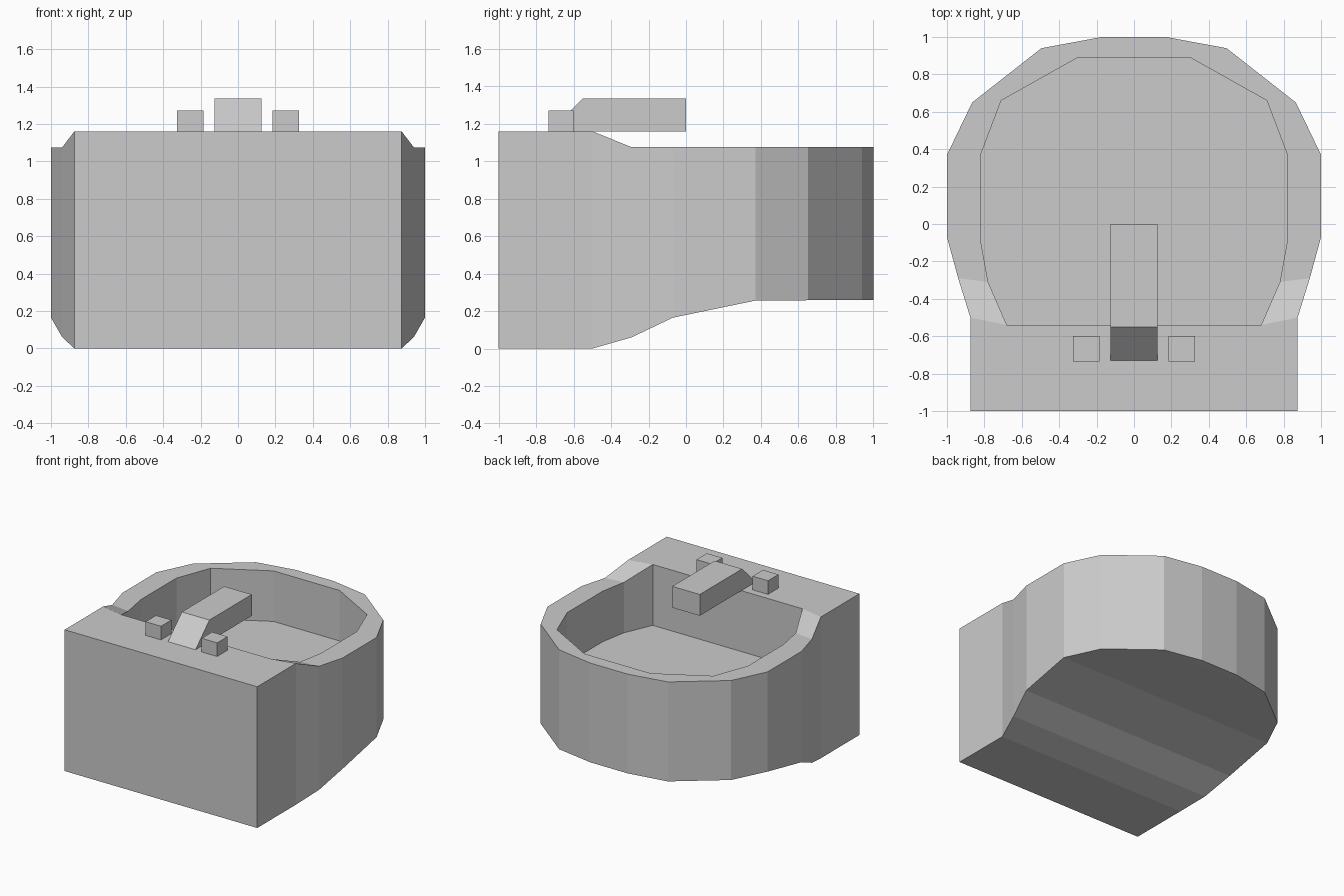
import bpy, bmesh

if "Cube" in bpy.data.objects:
    bpy.data.objects.remove(bpy.data.objects["Cube"])

DECK, RIM, FLOOR = 1.16, 1.075, 0.66


def finish(name, bm):
    bmesh.ops.recalc_face_normals(bm, faces=bm.faces)
    mesh = bpy.data.meshes.new(name)
    bm.to_mesh(mesh)
    bm.free()
    obj = bpy.data.objects.new(name, mesh)
    bpy.context.collection.objects.link(obj)
    return obj


def prism(name, x0, x1, profile):
    """Extrude a (y, z) side profile from x0 to x1."""
    bm = bmesh.new()
    face = bm.faces.new([bm.verts.new((x0, y, z)) for y, z in profile])
    ext = bmesh.ops.extrude_face_region(bm, geom=[face])
    moved = [v for v in ext["geom"] if isinstance(v, bmesh.types.BMVert)]
    bmesh.ops.translate(bm, verts=moved, vec=(x1 - x0, 0, 0))
    return finish(name, bm)


# Right half of the outer outline: x, y, bottom z, top z
outer = [(0.875, -1, 0, DECK), (0.875, -0.5, 0, DECK), (0.94, -0.29, 0.06, RIM),
         (1, -0.07, 0.165, RIM), (1, 0.37, 0.256, RIM), (0.865, 0.65, 0.258, RIM),
         (0.495, 0.94, 0.258, RIM), (0.17, 1, 0.26, RIM)]
# Right half of the bowl outline: x, y, top z
inner = [(0.68, -0.54, DECK), (0.78, -0.31, RIM), (0.82, -0.09, RIM),
         (0.82, 0.37, RIM), (0.71, 0.66, RIM), (0.30, 0.89, RIM)]

# Basin body
bm = bmesh.new()
sides = []
for s in (1, -1):
    bot = [bm.verts.new((s * x, y, b)) for x, y, b, t in outer]
    top = [bm.verts.new((s * x, y, t)) for x, y, b, t in outer]
    lip = [bm.verts.new((s * x, y, t)) for x, y, t in inner]
    flo = [bm.verts.new((s * x, y, FLOOR)) for x, y, t in inner]
    sides.append((bot, top, lip, flo))
    # outer walls, bowl walls and rim of this half
    for i in range(7):
        bm.faces.new((bot[i], bot[i + 1], top[i + 1], top[i]))
    for i in range(5):
        bm.faces.new((lip[i], lip[i + 1], flo[i + 1], flo[i]))
        bm.faces.new((lip[i], top[i + 1], top[i + 2], lip[i + 1]))
    bm.faces.new((lip[5], top[6], top[7]))

# Faces bridging the two halves
(rb, rt, rl, rf), (lb, lt, ll, lf) = sides
for i in range(7):
    bm.faces.new((rb[i], rb[i + 1], lb[i + 1], lb[i]))
for i in range(5):
    bm.faces.new((rf[i], rf[i + 1], lf[i + 1], lf[i]))
bm.faces.new((rb[0], rt[0], lt[0], lb[0]))
bm.faces.new((rb[7], rt[7], lt[7], lb[7]))
bm.faces.new((rl[0], rf[0], lf[0], ll[0]))
bm.faces.new((rl[5], rf[5], lf[5], ll[5]))
bm.faces.new((rl[5], rt[7], lt[7], ll[5]))
bm.faces.new((rt[0], rt[1], rl[0], ll[0], lt[1], lt[0]))
finish("basin", bm)

# Spout with sloped front end
prism("spout", -0.125, 0.125,
      [(-0.73, DECK), (-0.55, 1.335), (0, 1.335), (0, DECK)])

# Tap handles
for s, side in ((1, "right"), (-1, "left")):
    prism(side + "_tap", s * 0.185, s * 0.325,
          [(-0.735, DECK), (-0.735, 1.272), (-0.6, 1.272), (-0.6, DECK)])
